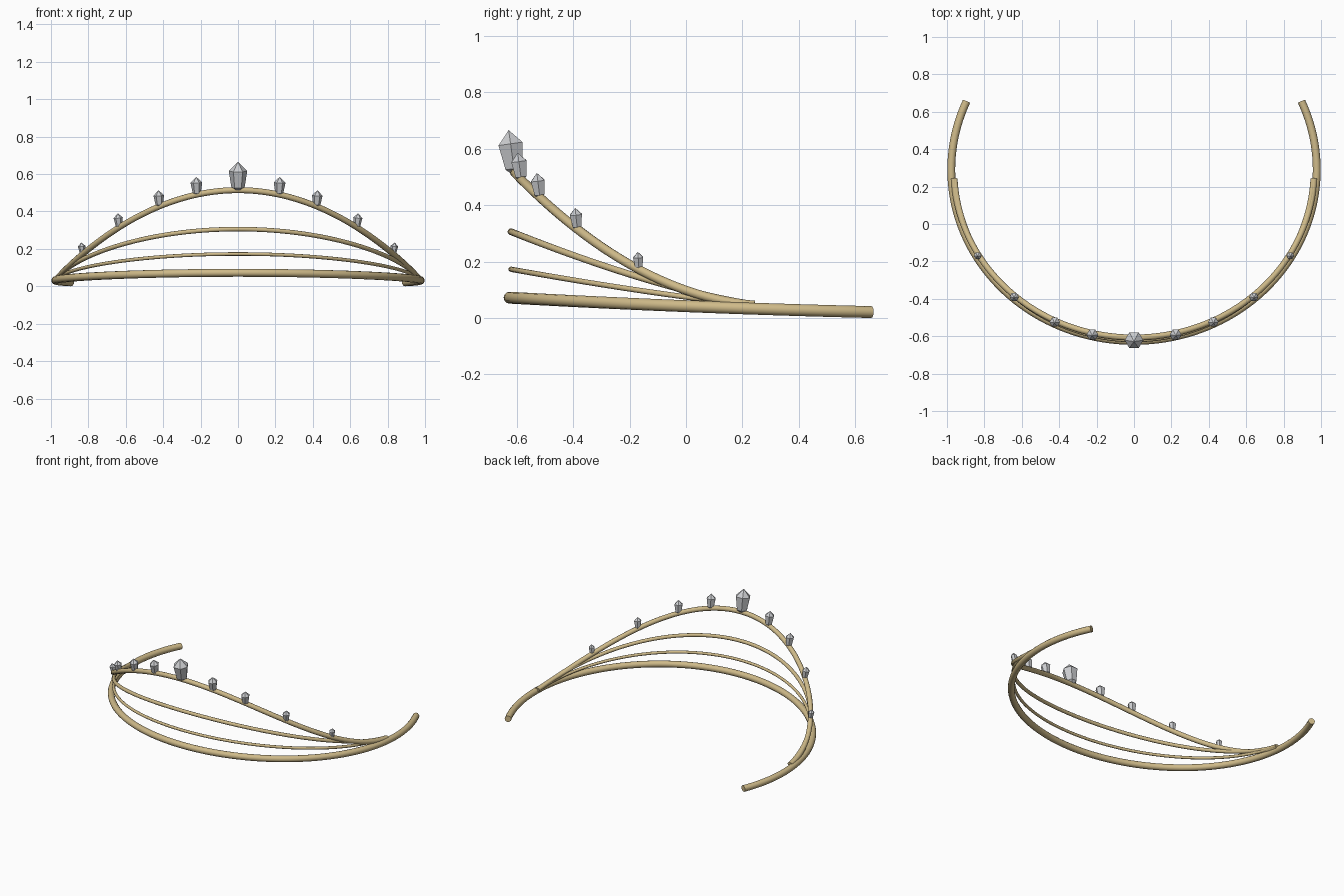
import bpy, bmesh
from math import sin, cos, radians
from mathutils import Vector

if "Cube" in bpy.data.objects:
    bpy.data.objects.remove(bpy.data.objects["Cube"])


def make_material(name, rgb, metallic, roughness):
    mat = bpy.data.materials.new(name)
    mat.use_nodes = True
    mat.diffuse_color = (*rgb, 1)
    shader = mat.node_tree.nodes["Principled BSDF"]
    shader.inputs["Base Color"].default_value = (*rgb, 1)
    shader.inputs["Metallic"].default_value = metallic
    shader.inputs["Roughness"].default_value = roughness
    return mat


GOLD = make_material("pale gold", (0.62, 0.49, 0.25), 0.0, 0.4)
CRYSTAL = make_material("silver crystal", (0.6, 0.61, 0.63), 0.0, 0.3)
CENTRE_Y = 0.29


def ring_point(angle, half_width, half_depth, rise, power):
    """Point on a band; the angle is 0 at the front and grows towards +x."""
    y = CENTRE_Y - half_depth * cos(angle)
    s = (0.66 - y) / 1.285
    z = 0.021 + 0.03 * s + 0.021 * s * s
    if rise:
        z += 0.011 + rise * max(cos(angle), 0) ** power
    return Vector((half_width * sin(angle), y, z))


def make_band(name, radius, end_angle, shape, steps=96):
    """Round wire swept along a band path."""
    curve = bpy.data.curves.new(name, "CURVE")
    curve.dimensions = "3D"
    curve.twist_mode = "Z_UP"
    curve.bevel_depth = radius
    curve.bevel_resolution = 4
    curve.use_fill_caps = True
    spline = curve.splines.new("POLY")
    spline.points.add(steps)
    for i, point in enumerate(spline.points):
        angle = radians(end_angle * (2 * i / steps - 1))
        point.co = (*ring_point(angle, *shape), 1)
    curve.materials.append(GOLD)
    obj = bpy.data.objects.new(name, curve)
    bpy.context.collection.objects.link(obj)
    bpy.ops.object.select_all(action="DESELECT")
    obj.select_set(True)
    bpy.context.view_layer.objects.active = obj
    bpy.ops.object.convert(target="MESH")
    bpy.ops.object.shade_smooth_by_angle(angle=radians(40))


def make_gem(name, base, height, sides=6):
    """Six-sided pointed crystal, leaning slightly outwards."""
    bm = bmesh.new()
    rings = []
    for radius, z in ((0.23, 0.1), (0.325, 0.68)):
        rings.append([bm.verts.new((radius * cos(radians(360 * k / sides)),
                                    radius * sin(radians(360 * k / sides)), z))
                      for k in range(sides)])
    bottom = bm.verts.new((0, 0, -0.08))
    top = bm.verts.new((0, 0, 1))
    low, high = rings
    for k in range(sides):
        n = (k + 1) % sides
        bm.faces.new((bottom, low[n], low[k]))
        bm.faces.new((low[k], low[n], high[n], high[k]))
        bm.faces.new((high[k], high[n], top))
    mesh = bpy.data.meshes.new(name)
    bm.to_mesh(mesh)
    bm.free()
    mesh.materials.append(CRYSTAL)
    obj = bpy.data.objects.new(name, mesh)
    outward = Vector((base.x, base.y - CENTRE_Y, 0)).normalized()
    axis = Vector((0, 0, 1)) + outward * 0.14
    obj.rotation_euler = Vector((0, 0, 1)).rotation_difference(axis).to_euler()
    obj.scale = (height,) * 3
    obj.location = base
    bpy.context.collection.objects.link(obj)


# Bands: half width, half depth, rise at the front, falloff power
TOP_SHAPE = (0.965, 0.897, 0.432, 2.0)
make_band("base_band", 0.021, 113.6, (0.977, 0.915, 0, 1))
make_band("lower_arch", 0.0095, 87, (0.957, 0.91, 0.09, 1.25))
make_band("middle_arch", 0.012, 87, (0.957, 0.91, 0.223, 1.4))
make_band("top_arch", 0.016, 87, TOP_SHAPE)

# Gems along the top arch
make_gem("centre_gem", ring_point(0, *TOP_SHAPE), 0.153)
for angle, height in ((13.2, 0.096), (25.8, 0.087), (41.2, 0.076), (59.4, 0.063)):
    for side, sign in (("left", 1), ("right", -1)):
        base = ring_point(radians(sign * angle), *TOP_SHAPE)
        make_gem(f"{side}_gem", base, height)
